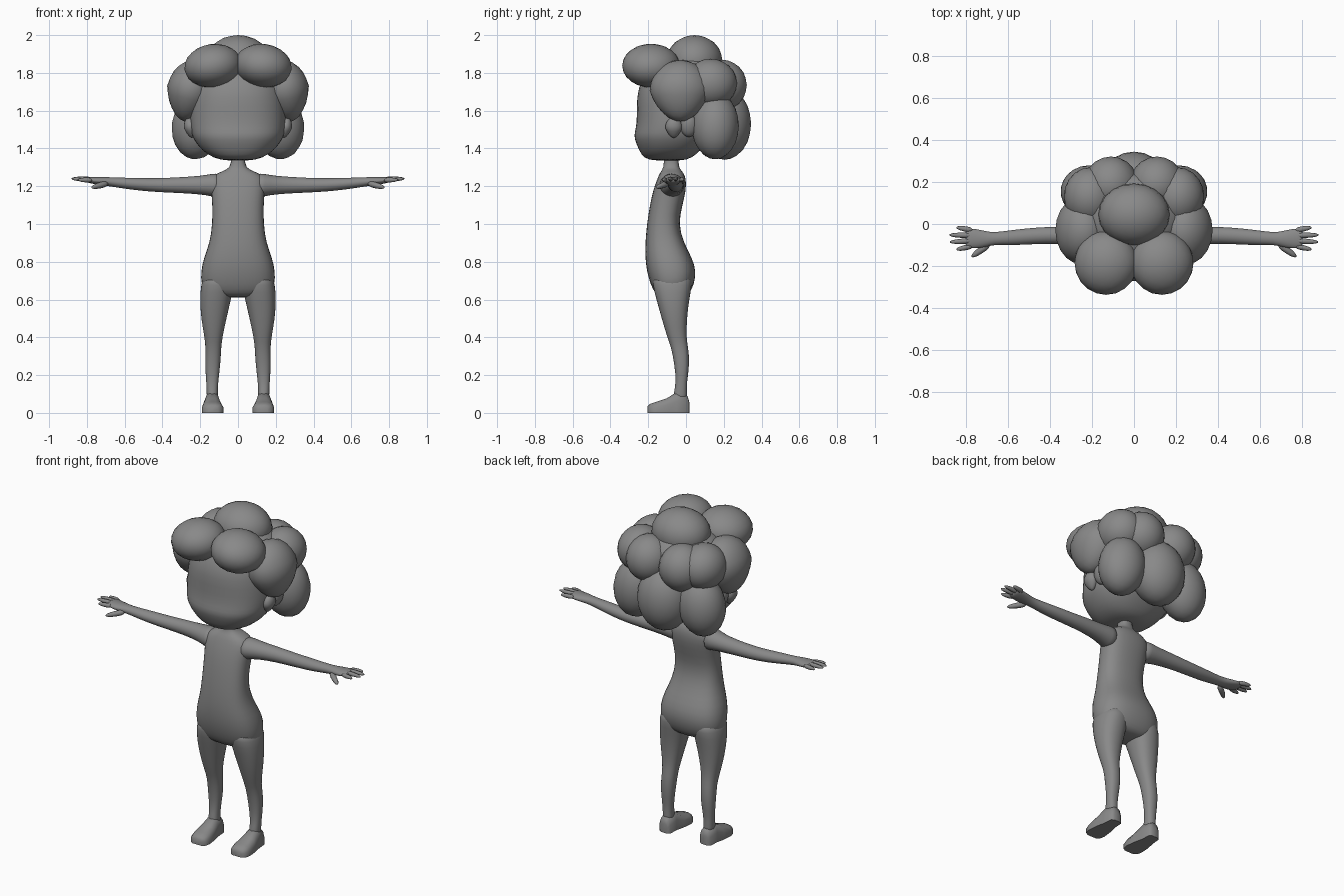
import bpy, bmesh, math
from mathutils import Vector, Matrix

grey = bpy.data.materials.new("matte grey")
grey.diffuse_color = (0.25, 0.25, 0.25, 1)


def finish(name, bm, subsurf=1, angle=60):
    bmesh.ops.recalc_face_normals(bm, faces=bm.faces)
    me = bpy.data.meshes.new(name)
    bm.to_mesh(me)
    bm.free()
    ob = bpy.data.objects.new(name, me)
    bpy.context.collection.objects.link(ob)
    me.materials.append(grey)
    if subsurf:
        ob.modifiers.new("smooth", "SUBSURF").levels = subsurf
    bpy.ops.object.select_all(action='DESELECT')
    ob.select_set(True)
    bpy.context.view_layer.objects.active = ob
    bpy.ops.object.shade_smooth_by_angle(angle=math.radians(angle))
    return ob


def loft(name, rings, axis='Z', sides=16, power=2.0, subsurf=1, side=1):
    """rings: (along, u_min, u_max, v_min, v_max); axis Z uses u=x v=y, axis X uses u=y v=z"""
    bm = bmesh.new()
    loops = []
    for t, u0, u1, v0, v1 in rings:
        loop = []
        for i in range(sides):
            a = 2 * math.pi * i / sides
            c, s = math.cos(a), math.sin(a)
            u = (u0 + u1) / 2 + (u1 - u0) / 2 * math.copysign(abs(c) ** (2 / power), c)
            v = (v0 + v1) / 2 + (v1 - v0) / 2 * math.copysign(abs(s) ** (2 / power), s)
            p = (u * side, v, t) if axis == 'Z' else (t * side, u, v)
            loop.append(bm.verts.new(p))
        loops.append(loop)
    for a, b in zip(loops, loops[1:]):
        for i in range(sides):
            j = (i + 1) % sides
            bm.faces.new((a[i], a[j], b[j], b[i]))
    bm.faces.new(loops[0])
    bm.faces.new(loops[-1])
    return finish(name, bm, subsurf)


def blob(name, c, r, tilt=0, taper=0):
    """ellipsoid leaning about y; taper narrows the lower half"""
    bm = bmesh.new()
    bmesh.ops.create_icosphere(bm, subdivisions=3, radius=1)
    rot = Matrix.Rotation(math.radians(tilt), 3, 'Y')
    for v in bm.verts:
        k = 1 - taper * max(0, -v.co.z)
        v.co = rot @ Vector((v.co.x * r[0] * k, v.co.y * r[1] * k, v.co.z * r[2])) + Vector(c)
    return finish(name, bm, 0)


# torso, from crotch to neck
loft("torso", [
    (0.61, -.10, .10, -.13, -.01), (0.63, -.17, .17, -.165, .02), (0.68, -.20, .20, -.19, .045),
    (0.75, -.20, .20, -.21, .057), (0.82, -.185, .185, -.218, .035), (0.90, -.152, .152, -.218, -.01),
    (1.00, -.138, .138, -.208, -.04), (1.10, -.138, .138, -.193, -.017), (1.18, -.145, .145, -.175, .002),
    (1.235, -.15, .15, -.155, .002), (1.27, -.115, .115, -.14, -.01), (1.288, -.055, .055, -.125, -.03),
    (1.315, -.036, .036, -.117, -.04), (1.40, -.036, .036, -.117, -.04)], power=2.5)

# head with a wide jaw
loft("head", [
    (1.335, -.06, .06, -.17, -.02), (1.348, -.13, .13, -.225, .03), (1.39, -.195, .195, -.25, .08),
    (1.45, -.238, .238, -.275, .13), (1.48, -.248, .248, -.275, .14), (1.53, -.257, .257, -.262, .16),
    (1.62, -.257, .257, -.262, .19), (1.72, -.245, .245, -.26, .20), (1.82, -.20, .20, -.20, .18),
    (1.90, -.12, .12, -.11, .12)], sides=24, power=2.3)

for side, tag in ((1, "left"), (-1, "right")):
    # leg
    loft(tag + "_leg", [
        (0.05, .10, .165, -.07, .005), (0.10, .108, .166, -.067, .006), (0.16, .105, .168, -.052, .004),
        (0.26, .092, .176, -.062, .021), (0.35, .088, .172, -.08, .012), (0.40, .082, .178, -.10, .002),
        (0.50, .06, .197, -.13, .006), (0.60, .036, .203, -.158, .018), (0.68, .02, .198, -.18, .035),
        (0.74, .02, .18, -.18, .03)], power=2.3, side=side)

    # foot: rings along the length, with a flat sole
    bm = bmesh.new()
    loops = []
    for y, x0, x1, h in ((.018, .115, .155, .055), (.008, .10, .17, .09), (-.05, .097, .175, .11),
                         (-.10, .085, .186, .078), (-.16, .078, .19, .058), (-.19, .085, .182, .048),
                         (-.203, .105, .16, .035)):
        w, m = (x1 - x0) / 2, (x0 + x1) / 2
        prof = ((-1, 0), (-1, .55), (-.75, .88), (-.3, 1), (.3, 1), (.75, .88), (1, .55), (1, 0))
        loops.append([bm.verts.new(((m + u * w) * side, y, v * h)) for u, v in prof])
    for a, b in zip(loops, loops[1:]):
        for i in range(8):
            bm.faces.new((a[i], a[(i + 1) % 8], b[(i + 1) % 8], b[i]))
    bm.faces.new(loops[0])
    bm.faces.new(loops[-1])
    finish(tag + "_foot", bm, 0)

    # arm running into the palm
    loft(tag + "_arm", [
        (.09, -.15, -.005, 1.13, 1.275), (.14, -.14, -.005, 1.145, 1.268), (.20, -.115, -.008, 1.155, 1.256),
        (.30, -.098, -.01, 1.162, 1.25), (.42, -.095, -.012, 1.167, 1.243), (.52, -.10, -.02, 1.175, 1.245),
        (.60, -.103, -.03, 1.186, 1.246), (.67, -.10, -.04, 1.197, 1.248), (.71, -.112, -.032, 1.203, 1.25),
        (.76, -.12, -.02, 1.21, 1.25), (.795, -.115, -.02, 1.218, 1.25), (.805, -.11, -.025, 1.225, 1.245)],
        axis='X', sides=12, side=side)

    # fingers and thumb
    digits = [("index", (.77, -.105, 1.232), (.848, -.122, 1.234)), ("middle", (.77, -.08, 1.238), (.88, -.086, 1.239)),
              ("ring", (.77, -.055, 1.238), (.882, -.052, 1.24)), ("little", (.77, -.03, 1.234), (.848, -.016, 1.236)),
              ("thumb", (.69, -.095, 1.215), (.775, -.157, 1.193))]
    for dname, a, b in digits:
        a, b = Vector(a), Vector(b)
        d = b - a
        bm = bmesh.new()
        bmesh.ops.create_uvsphere(bm, u_segments=8, v_segments=8, radius=1)
        rot = d.to_track_quat('Z', 'Y').to_matrix()
        r = .016 if dname == "thumb" else .0125
        for v in bm.verts:
            z = math.copysign(abs(v.co.z) ** .7, v.co.z)
            k = r * (1 - .2 * z)
            v.co = rot @ Vector((v.co.x * k, v.co.y * k, z * d.length / 2)) + (a + b) / 2
            v.co.x *= side
        finish(tag + "_" + dname + "_finger", bm, 0)

    # ear and the small lock in front of it
    blob(tag + "_ear", (.248 * side, .015, 1.52), (.032, .045, .06), 12 * side)
    blob(tag + "_ear_lock", (.252 * side, -.065, 1.51), (.033, .045, .055), 10 * side, .35)

    # hair curls, paired
    blob(tag + "_front_curl", (.133 * side, -.185, 1.838), (.152, .153, .115), 8 * side)
    blob(tag + "_side_curl", (.25 * side, -.03, 1.705), (.128, .162, .165), -12 * side, .25)
    blob(tag + "_crown_curl", (.21 * side, .13, 1.745), (.125, .14, .13))
    blob(tag + "_upper_back_curl", (.11 * side, .19, 1.735), (.13, .132, .135))
    blob(tag + "_lower_back_curl", (.215 * side, .155, 1.52), (.135, .125, .178), -8 * side)

# single curls
blob("top_curl", (0, .045, 1.865), (.17, .148, .135))
blob("nape_curl", (0, .205, 1.53), (.155, .14, .19))
blob("hair_core", (0, .03, 1.74), (.25, .22, .17))
